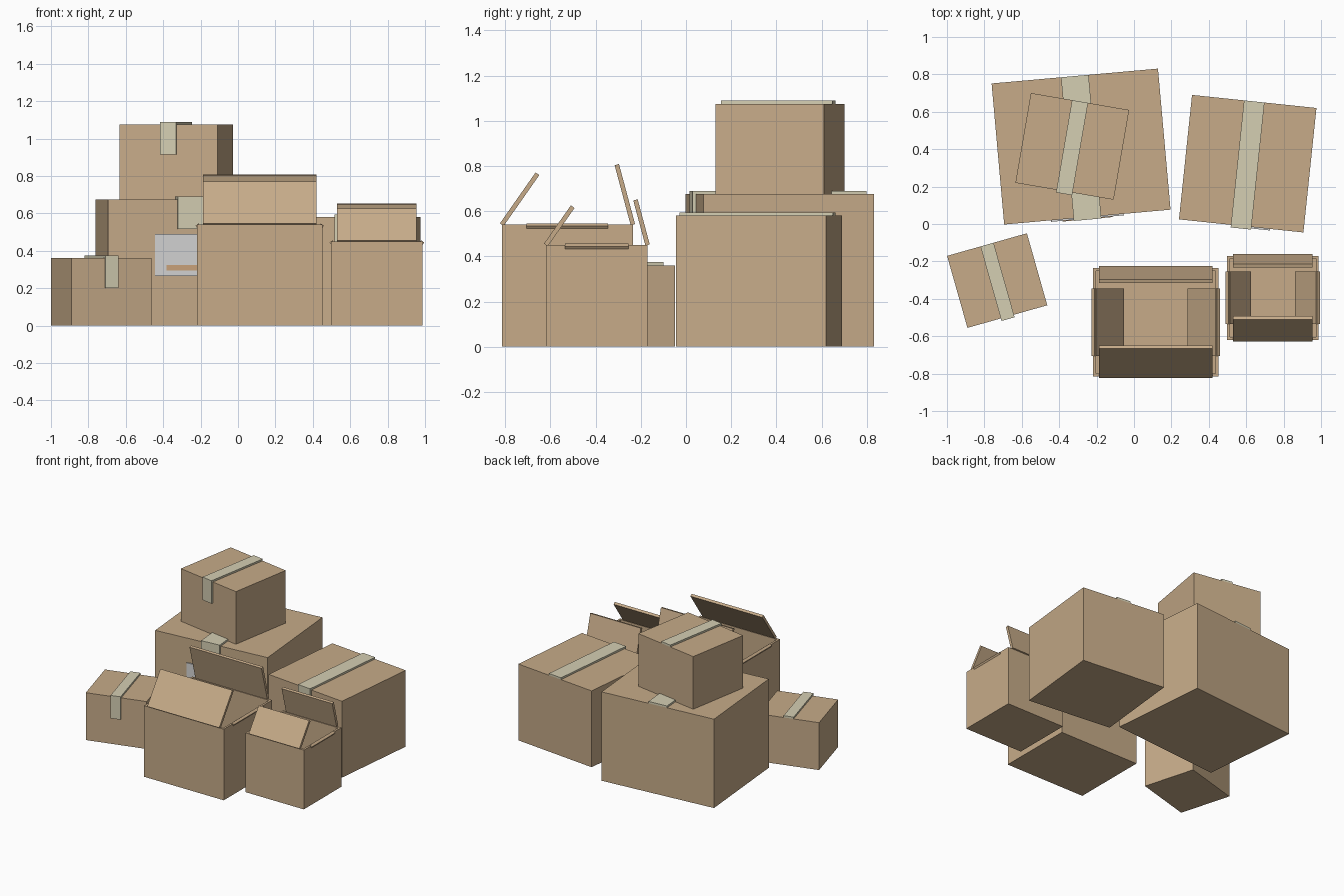
import bpy, bmesh, math
from mathutils import Matrix, Vector

if "Cube" in bpy.data.objects:
    bpy.data.objects.remove(bpy.data.objects["Cube"])


def material(name, rgb):
    m = bpy.data.materials.new(name)
    m.diffuse_color = (*rgb, 1)
    m.use_nodes = True
    m.node_tree.nodes["Principled BSDF"].inputs["Base Color"].default_value = m.diffuse_color
    return m


CARD = material("cardboard", (0.57, 0.41, 0.25))
TAPE = material("packing_tape", (0.66, 0.62, 0.45))
PAPER = material("label_paper", (0.66, 0.66, 0.66))
PRINT = material("label_stripe", (0.60, 0.37, 0.20))


def block(name, size, center, mat, frame=Matrix.Identity(4), open_wall=0):
    """Cuboid in a local frame; open_wall hollows it out from the top."""
    bm = bmesh.new()
    bmesh.ops.create_cube(bm, size=1)
    bm.transform(frame @ Matrix.Translation(center) @ Matrix.Diagonal((*size, 1)))
    if open_wall:
        bm.normal_update()
        top = max(bm.faces, key=lambda f: f.normal.z)
        bmesh.ops.inset_region(bm, faces=[top], thickness=open_wall)
        # push the inset opening down to form walls and floor
        res = bmesh.ops.extrude_face_region(bm, geom=[top])
        verts = [v for v in res["geom"] if isinstance(v, bmesh.types.BMVert)]
        bmesh.ops.translate(bm, verts=verts, vec=(0, 0, open_wall - size[2]))
        if top.is_valid:
            bmesh.ops.delete(bm, geom=[top], context='FACES_ONLY')
        bmesh.ops.recalc_face_normals(bm, faces=bm.faces)
    me = bpy.data.meshes.new(name)
    bm.to_mesh(me)
    bm.free()
    me.materials.append(mat)
    ob = bpy.data.objects.new(name, me)
    bpy.context.collection.objects.link(ob)
    return ob


def closed_box(name, x, y, z, w, d, h, angle, tape_w):
    """Sealed carton with tape along the top and down the front."""
    frame = Matrix.Translation((x, y, z)) @ Matrix.Rotation(math.radians(angle), 4, 'Z')
    block(name, (w, d, h), (0, 0, h / 2), CARD, frame)
    t, drop = 0.014, 0.16
    block(name + "_top_tape", (tape_w, d + t, t), (0, -t / 2, h + t / 2), TAPE, frame)
    block(name + "_front_tape", (tape_w, t, drop), (0, -d / 2 - t / 2, h - drop / 2), TAPE, frame)
    return frame


def open_box(name, x, y, w, d, h, flap, flap_w, side_w):
    """Hollow carton with four hinged flaps."""
    block(name, (w, d, h), (x, y, h / 2), CARD, open_wall=0.022)
    # hinge offset, heading of the inward lean, tilt from vertical, width
    flaps = (("front_flap", (0, -d / 2), 0, 35, flap_w),
             ("back_flap", (0, d / 2), 180, 15, flap_w),
             ("left_flap", (-w / 2, 0), -90, 145, side_w),
             ("right_flap", (w / 2, 0), 90, 145, side_w))
    for part, (hx, hy), heading, tilt, width in flaps:
        frame = (Matrix.Translation((x + hx, y + hy, h))
                 @ Matrix.Rotation(math.radians(heading), 4, 'Z')
                 @ Matrix.Rotation(math.radians(-tilt), 4, 'X'))
        block(name + "_" + part, (width, 0.02, flap), (0, 0, flap / 2), CARD, frame)


# Sealed cartons
large = closed_box("large_box", -0.283, 0.414, 0, 0.893, 0.757, 0.675, 5.1, 0.148)
closed_box("stacked_box", -0.33, 0.415, 0.675, 0.533, 0.487, 0.40, -9.8, 0.087)
wide = closed_box("wide_box", 0.608, 0.3225, 0, 0.669, 0.669, 0.58, -6, 0.11)
closed_box("small_box", -0.7315, -0.3025, 0, 0.4435, 0.40, 0.36, 15.8, 0.073)

# Shipping labels on the front faces
block("large_box_label", (0.39, 0.008, 0.225), (0, -0.3825, 0.378), PAPER, large)
block("large_box_label_stripe", (0.27, 0.004, 0.03), (0, -0.3885, 0.31), PRINT, large)
block("wide_box_label", (0.20, 0.008, 0.15), (0.055, -0.3385, 0.28), PAPER, wide)

# Open cartons
open_box("open_box", 0.116, -0.525, 0.67, 0.58, 0.54, 0.275, 0.605, 0.36)
open_box("small_open_box", 0.7425, -0.395, 0.49, 0.45, 0.45, 0.207, 0.425, 0.28)
